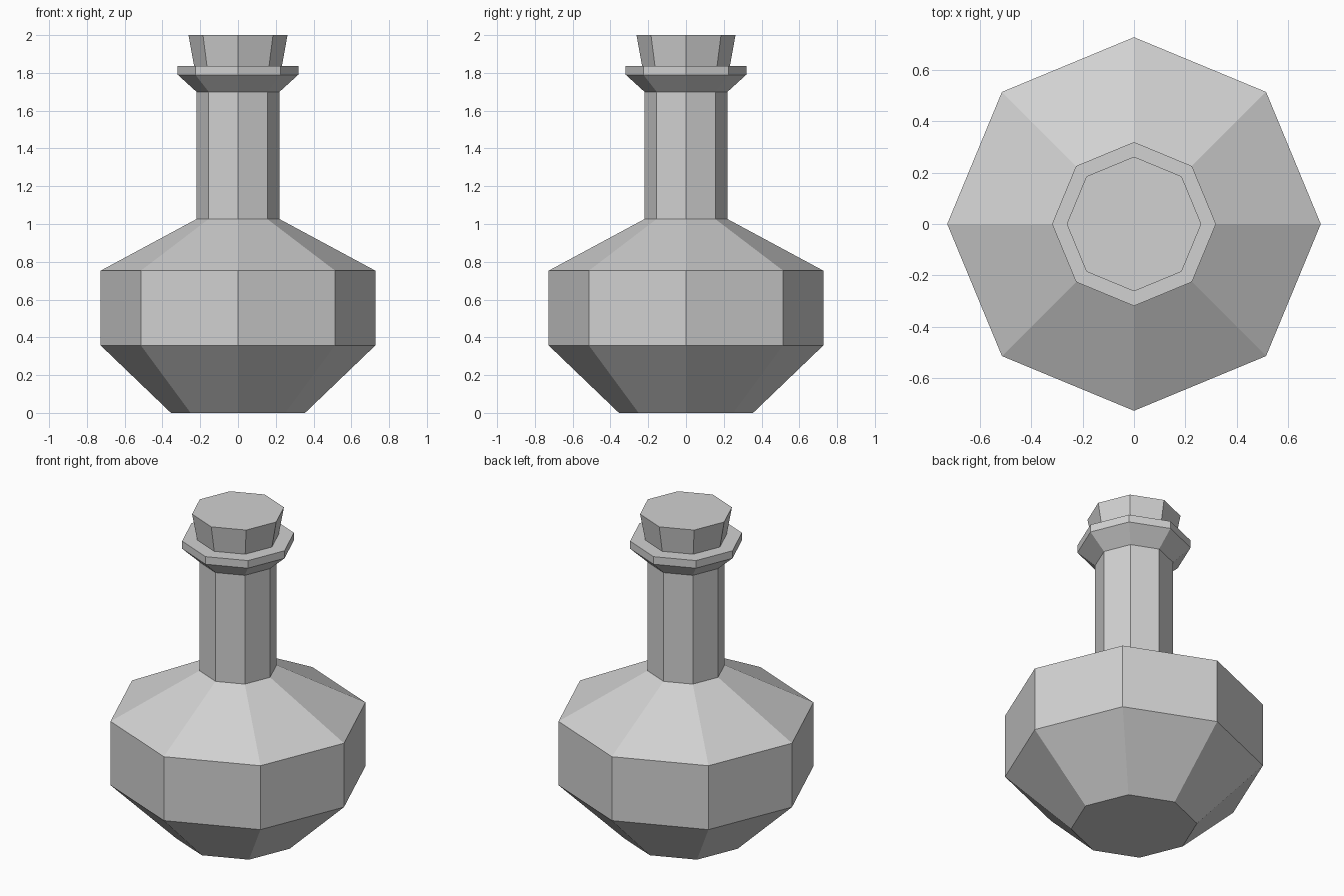
import bpy
import bmesh
from math import cos, sin, tau

SIDES = 8

cube = bpy.data.objects.get("Cube")
if cube:
    bpy.data.objects.remove(cube, do_unlink=True)

grey = bpy.data.materials.new("plain grey")
grey.use_nodes = True
colour = (0.64, 0.64, 0.64, 1)
grey.diffuse_color = colour
grey.node_tree.nodes["Principled BSDF"].inputs["Base Color"].default_value = colour


def lathe(name, profile):
    """Closed faceted solid from (radius, height) rings, bottom to top."""
    bm = bmesh.new()
    rings = [[bm.verts.new((r * cos(tau * i / SIDES), r * sin(tau * i / SIDES), z))
              for i in range(SIDES)] for r, z in profile]
    for low, high in zip(rings, rings[1:]):
        for i in range(SIDES):
            j = (i + 1) % SIDES
            bm.faces.new((low[i], low[j], high[j], high[i]))
    bm.faces.new(rings[0][::-1])
    bm.faces.new(rings[-1])
    mesh = bpy.data.meshes.new(name)
    bm.to_mesh(mesh)
    bm.free()
    mesh.materials.append(grey)
    obj = bpy.data.objects.new(name, mesh)
    bpy.context.collection.objects.link(obj)
    return obj


# Bottle: base, belly, shoulder, neck and flared lip
lathe("bottle", [(0.355, 0), (0.727, 0.357), (0.727, 0.753), (0.22, 1.026),
                 (0.22, 1.70), (0.319, 1.79), (0.319, 1.837)])

# Stopper, sunk slightly into the lip
lathe("stopper", [(0.226, 1.80), (0.262, 2.0)])
